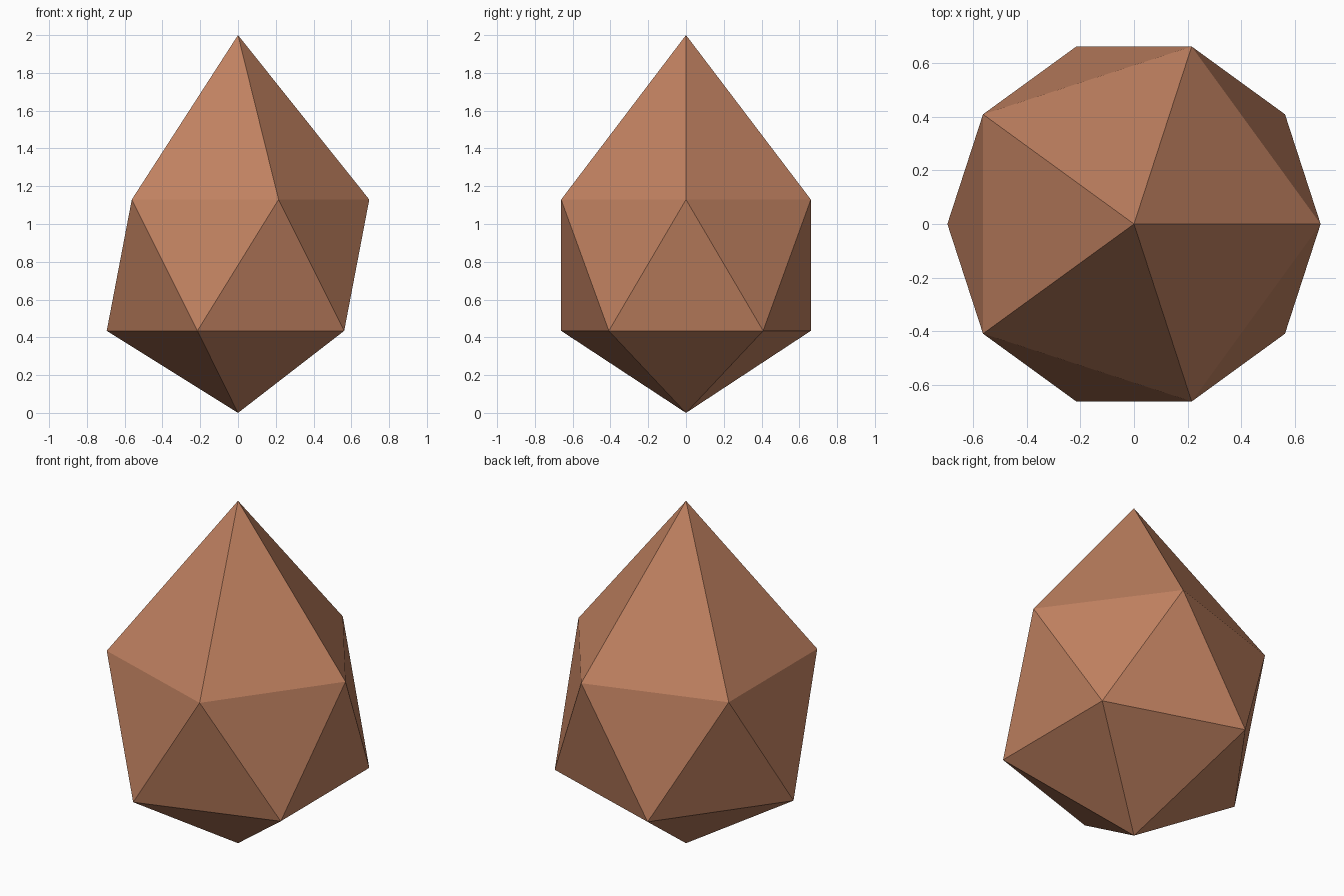
import bpy

if "Cube" in bpy.data.objects:
    bpy.data.objects.remove(bpy.data.objects["Cube"])

# Faceted droplet: a 20-sided icosphere with its top point pulled upward
R = 0.777
CENTRE_Z = 0.782
bpy.ops.mesh.primitive_ico_sphere_add(subdivisions=1, radius=R, location=(0, 0, 0))
drop = bpy.context.object
drop.name = "faceted_drop"
for v in drop.data.vertices:
    v.co.z += CENTRE_Z
    if v.co.z > 1.4:        # top point
        v.co.z = 2.0
    elif v.co.z < 0.2:      # bottom point rests on the ground
        v.co.z = 0.0
bpy.ops.object.shade_flat()

# Single clay-brown colour
mat = bpy.data.materials.new("clay brown")
mat.diffuse_color = (0.53, 0.22, 0.118, 1)
mat.use_nodes = True
mat.node_tree.nodes["Principled BSDF"].inputs["Base Color"].default_value = mat.diffuse_color
drop.data.materials.append(mat)
